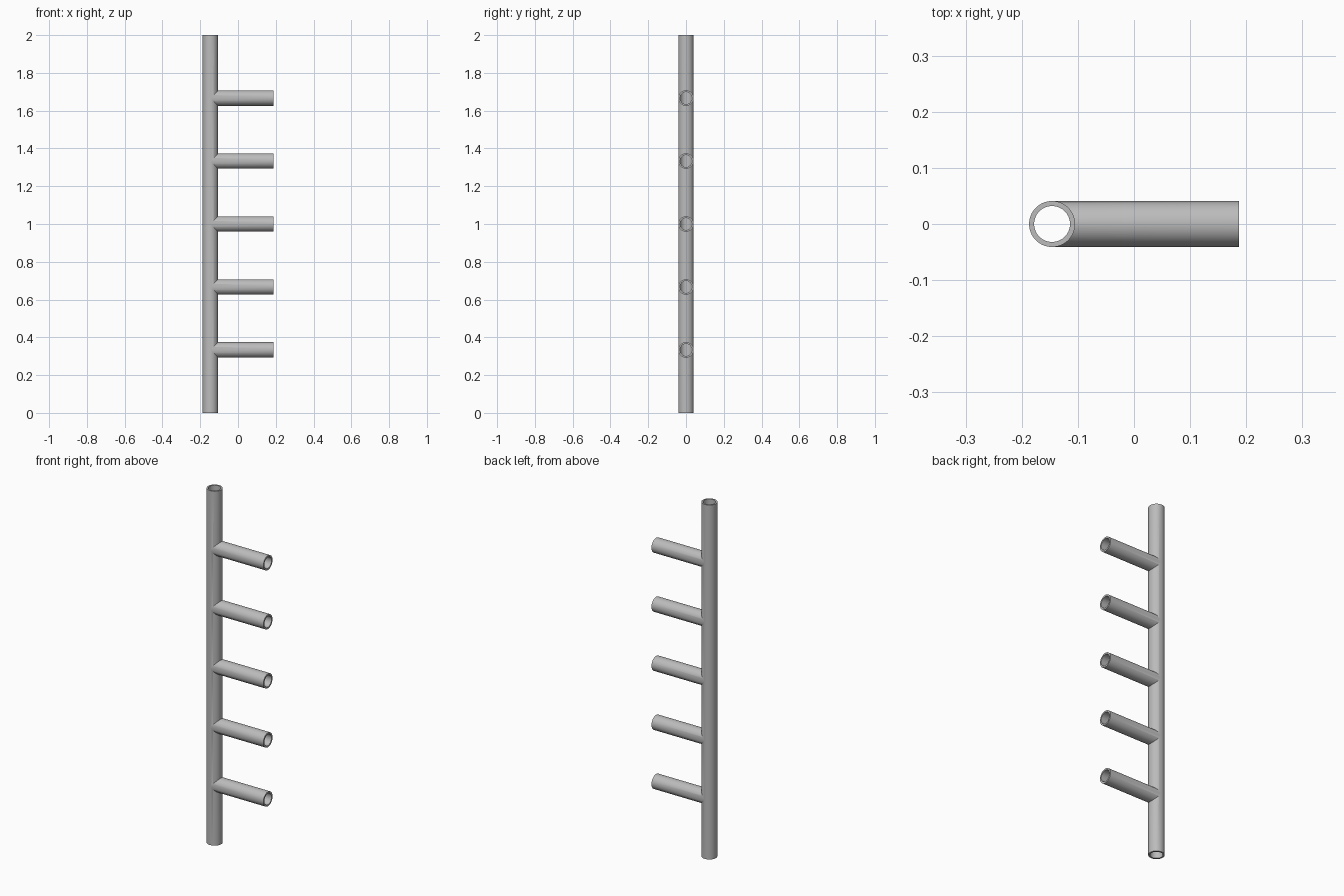
import bpy
from math import pi

cube = bpy.data.objects.get("Cube")
if cube:
    bpy.data.objects.remove(cube, do_unlink=True)

HALF_WIDTH = 0.187
OUTER, INNER = 0.041, 0.032
AXIS_X = -HALF_WIDTH + OUTER
HEIGHT = 2.0
BRANCHES = 5
SIDES = 64

metal = bpy.data.materials.new("grey_metal")
metal.use_nodes = True
grey = (0.5, 0.5, 0.5, 1)
metal.diffuse_color = grey
metal.node_tree.nodes["Principled BSDF"].inputs["Base Color"].default_value = grey


def upright(name, radius, extra=0.0):
    bpy.ops.mesh.primitive_cylinder_add(
        vertices=SIDES, radius=radius, depth=HEIGHT + 2 * extra,
        location=(AXIS_X, 0, HEIGHT / 2))
    ob = bpy.context.object
    ob.name = name
    ob.data.materials.append(metal)
    return ob


def branch(name, radius, z, extra=0.0):
    length = HALF_WIDTH + extra - AXIS_X
    bpy.ops.mesh.primitive_cylinder_add(
        vertices=SIDES, radius=radius, depth=length,
        location=(AXIS_X + length / 2, 0, z), rotation=(0, pi / 2, 0))
    ob = bpy.context.object
    ob.name = name
    ob.data.materials.append(metal)
    return ob


def combine(target, tool, operation):
    mod = target.modifiers.new(operation.lower(), 'BOOLEAN')
    mod.operation = operation
    mod.solver = 'EXACT'
    mod.object = tool
    bpy.context.view_layer.objects.active = target
    bpy.ops.object.modifier_apply(modifier=mod.name)
    bpy.data.objects.remove(tool, do_unlink=True)


# Solid upright with evenly spaced side branches
pipe = upright("branched_pipe", OUTER)
levels = [HEIGHT * (i + 1) / (BRANCHES + 1) for i in range(BRANCHES)]
for z in levels:
    combine(pipe, branch("branch", OUTER - 0.0002, z), 'UNION')

# Bores through the upright and out of each branch
combine(pipe, upright("upright_bore", INNER, 0.1), 'DIFFERENCE')
for z in levels:
    combine(pipe, branch("branch_bore", INNER - 0.0002, z, 0.1), 'DIFFERENCE')

# Smooth walls with crisp rims and joints
bpy.ops.object.select_all(action='DESELECT')
pipe.select_set(True)
bpy.context.view_layer.objects.active = pipe
bpy.ops.object.shade_smooth_by_angle(angle=pi / 6)
